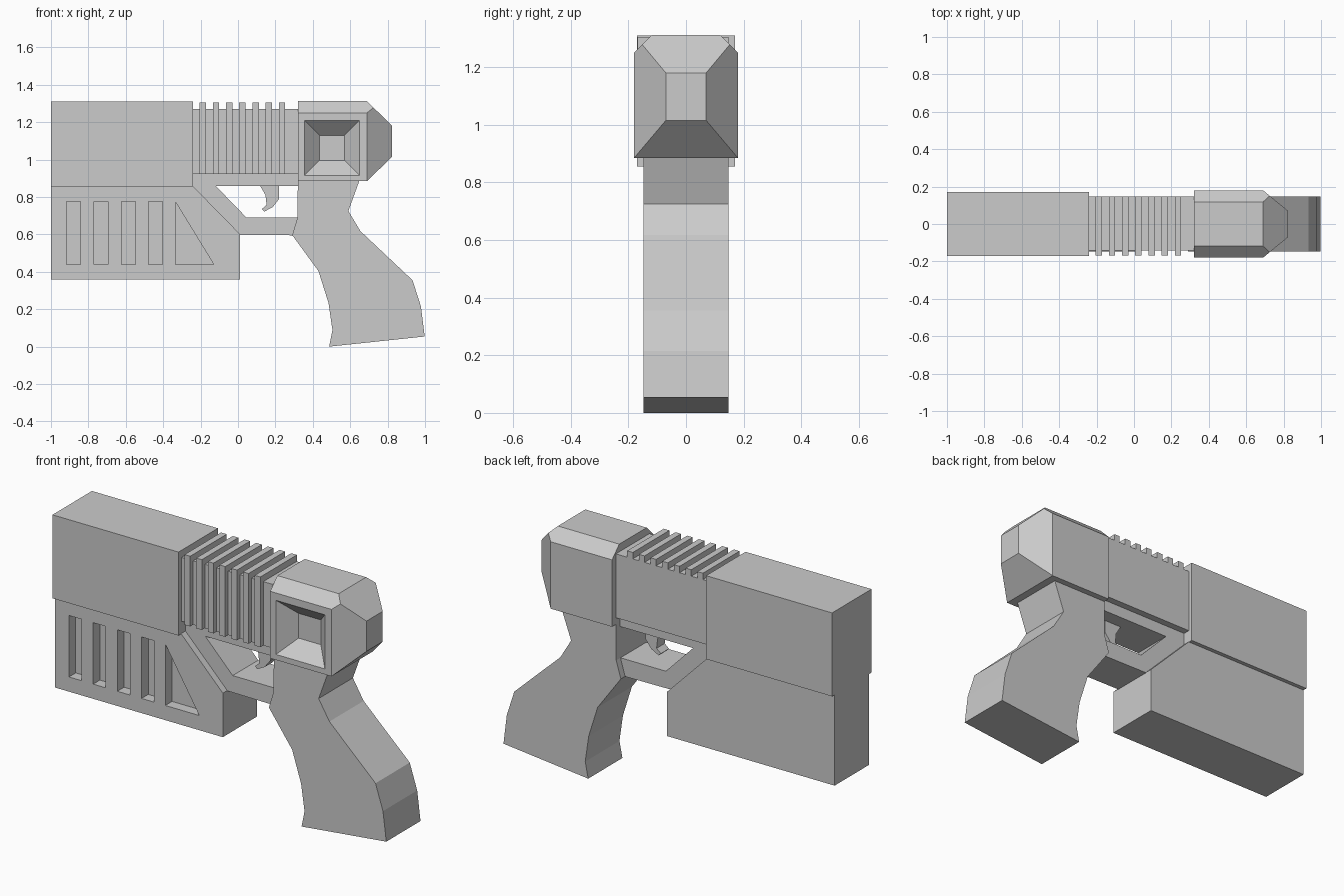
import bpy, bmesh
from mathutils import Vector

if "Cube" in bpy.data.objects:
    bpy.data.objects.remove(bpy.data.objects["Cube"])


def finish(name, bm):
    bmesh.ops.recalc_face_normals(bm, faces=bm.faces[:])
    mesh = bpy.data.meshes.new(name)
    bm.to_mesh(mesh)
    bm.free()
    obj = bpy.data.objects.new(name, mesh)
    bpy.context.collection.objects.link(obj)
    return obj


def loft(bm, loop_a, loop_b):
    """Closed solid between two matching loops of 3D points."""
    a = [bm.verts.new(p) for p in loop_a]
    b = [bm.verts.new(p) for p in loop_b]
    bm.faces.new(a)
    bm.faces.new(b[::-1])
    n = len(a)
    for i in range(n):
        j = (i + 1) % n
        bm.faces.new((a[i], b[i], b[j], a[j]))


def prism(name, profile, y0, y1):
    """Extrude an (x, z) profile along y."""
    bm = bmesh.new()
    loft(bm, [(x, y0, z) for x, z in profile], [(x, y1, z) for x, z in profile])
    return finish(name, bm)


def rect(x0, x1, z0, z1):
    return [(x0, z0), (x1, z0), (x1, z1), (x0, z1)]


def rect_yz(x, hy, z0, z1):
    return [(x, -hy, z0), (x, hy, z0), (x, hy, z1), (x, -hy, z1)]


def cut(obj, cutter):
    mod = obj.modifiers.new("cut", 'BOOLEAN')
    mod.operation = 'DIFFERENCE'
    mod.solver = 'EXACT'
    mod.object = cutter
    bpy.context.view_layer.objects.active = obj
    bpy.ops.object.modifier_apply(modifier=mod.name)
    bpy.data.objects.remove(cutter)


# Upper barrel housing
prism("barrel_housing", rect(-1, -0.24, 0.855, 1.31), -0.17, 0.17)

# Lower block with recessed slots on the front side
block = prism("lower_block", [(-1, 0.36), (0.012, 0.36), (0.012, 0.60),
                              (-0.24, 0.857), (-1, 0.857)], -0.148, 0.148)
for i in range(4):
    x = -0.916 + i * 0.146
    cut(block, prism("slot_cutter", rect(x, x + 0.075, 0.44, 0.775), -0.25, -0.09))
cut(block, prism("triangle_cutter", [(-0.335, 0.44), (-0.13, 0.44), (-0.335, 0.775)],
                 -0.25, -0.09))

# Ribbed middle section
prism("slide_core", rect(-0.24, 0.33, 0.922, 1.27), -0.142, 0.147)
for i in range(7):
    x = -0.205 + i * 0.0705
    prism(f"slide_rib_{i + 1}", rect(x, x + 0.034, 0.922, 1.305), -0.168, 0.147)

# Frame rail and trigger guard as one profile
prism("frame_and_guard", [(-0.24, 0.924), (0.33, 0.924), (0.33, 0.86), (-0.12, 0.86),
                          (0.045, 0.69), (0.33, 0.69), (0.31, 0.595), (0.01, 0.598),
                          (-0.24, 0.855)], -0.11, 0.11)

# Trigger
prism("trigger", [(0.115, 0.865), (0.22, 0.865), (0.22, 0.79), (0.185, 0.745),
                  (0.14, 0.722), (0.127, 0.735), (0.153, 0.757), (0.147, 0.81)],
      -0.035, 0.035)

# Grip
prism("grip", [(0.32, 0.89), (0.318, 0.69), (0.29, 0.596), (0.43, 0.404), (0.484, 0.233),
               (0.505, 0.088), (0.487, 0.0), (0.998, 0.054), (0.978, 0.215),
               (0.933, 0.355), (0.655, 0.617), (0.59, 0.725), (0.65, 0.89)], -0.148, 0.147)

# Rear block: box with tapered end, upper long edges chamfered
bm = bmesh.new()
front, mid, end = (rect_yz(0.32, 0.18, 0.885, 1.312), rect_yz(0.69, 0.18, 0.885, 1.312),
                   rect_yz(0.824, 0.07, 1.015, 1.18))
rings = [[bm.verts.new(p) for p in loop] for loop in (front, mid, end)]
bm.faces.new(rings[0])
bm.faces.new(rings[2])
for a, b in zip(rings, rings[1:]):
    for i in range(4):
        j = (i + 1) % 4
        bm.faces.new((a[i], b[i], b[j], a[j]))
for s in (-1, 1):
    res = bmesh.ops.bisect_plane(bm, geom=bm.verts[:] + bm.edges[:] + bm.faces[:],
                                 plane_co=Vector((0, s * 0.18, 1.25)),
                                 plane_no=Vector((0, s, 1)).normalized(), clear_outer=True)
    edges = [e for e in bm.edges if e.is_boundary]
    bmesh.ops.holes_fill(bm, edges=edges, sides=0)
rear = finish("rear_block", bm)

# Pyramid-shaped recess in the rear block's front side
bm = bmesh.new()
cx, cz = 0.5025, 1.0625
loft(bm, *[[(x, y, z) for x, z in rect(cx - h, cx + h, cz - h, cz + h)]
           for y, h in ((-0.22, 0.1875), (-0.10, 0.0675))])
cut(rear, finish("recess_cutter", bm))
